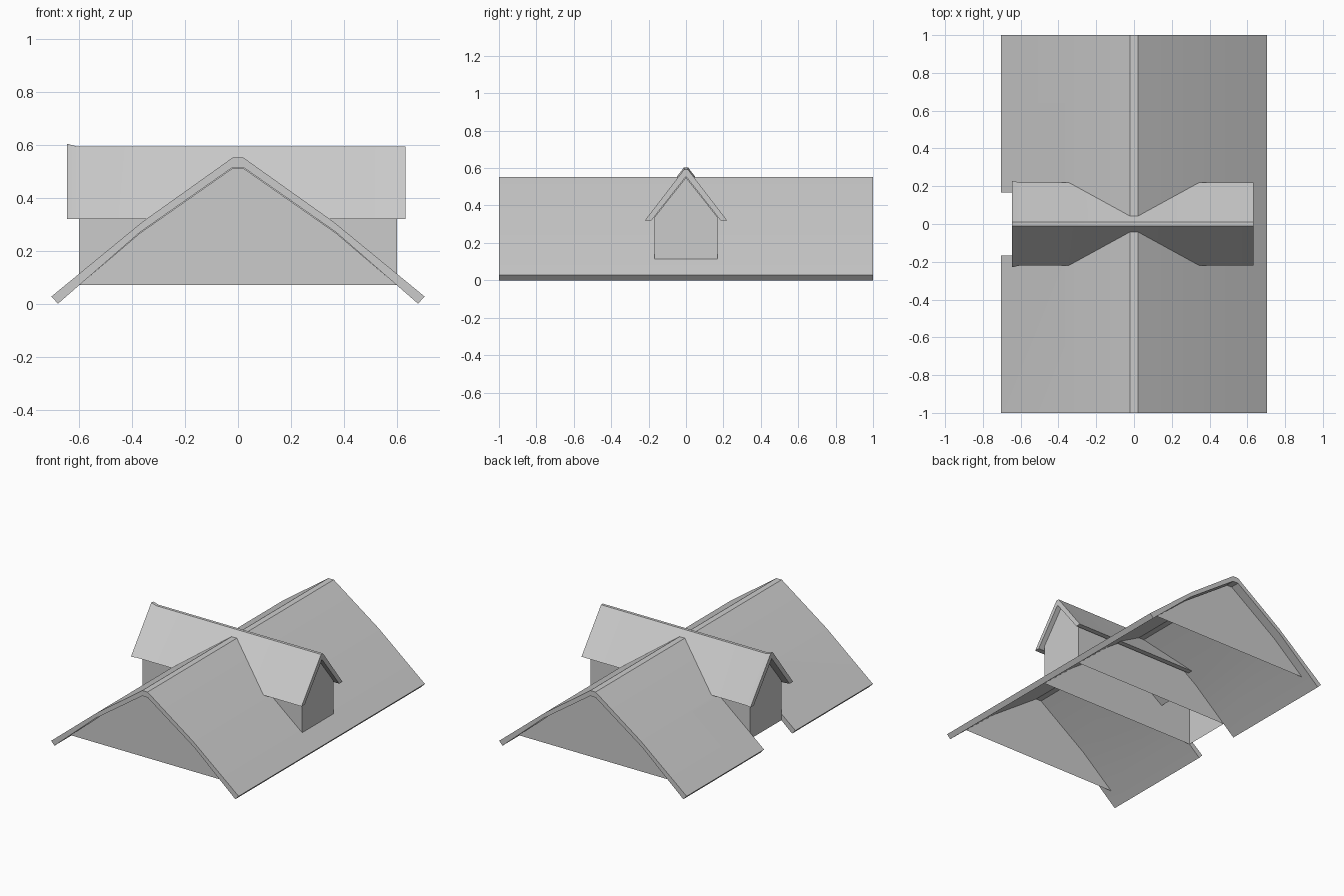
import bpy, bmesh
from mathutils import Vector

if "Cube" in bpy.data.objects:
    bpy.data.objects.remove(bpy.data.objects["Cube"])

grey = bpy.data.materials.new("light_grey")
grey.diffuse_color = (0.6, 0.6, 0.6, 1)
grey.use_nodes = True
grey.node_tree.nodes["Principled BSDF"].inputs["Base Color"].default_value = grey.diffuse_color


def finish(name, bm):
    bmesh.ops.recalc_face_normals(bm, faces=bm.faces)
    me = bpy.data.meshes.new(name)
    bm.to_mesh(me)
    bm.free()
    me.materials.append(grey)
    ob = bpy.data.objects.new(name, me)
    bpy.context.collection.objects.link(ob)
    return ob


def loft(name, sections, closed=True, skip=()):
    """Join matching sections, cap both ends; an open loop leaves the last side out."""
    bm = bmesh.new()
    rings = [[bm.verts.new(p) for p in s] for s in sections]
    n = len(rings[0])
    for band, (a, b) in enumerate(zip(rings, rings[1:])):
        for i in range(n if closed else n - 1):
            if (band, i) not in skip:
                j = (i + 1) % n
                bm.faces.new((a[i], a[j], b[j], b[i]))
    bm.faces.new(rings[0])
    bm.faces.new(rings[-1])
    return finish(name, bm)


def mirrored(half):
    """Left half of a path plus its mirror image, running left to right."""
    return half + [(-u, v) for u, v in reversed(half) if u != 0]


# Main roof: thick bent slab with a narrow flat ridge
outer = mirrored([(-0.705, 0.027), (-0.36, 0.31), (-0.02, 0.552)])
inner = mirrored([(-0.68, 0.0), (-0.37, 0.27), (-0.02, 0.515)])
roof_profile = outer + inner[::-1]
main_roof = loft("main_roof", [[(x, y, z) for x, z in roof_profile] for y in (-1, 1)])

# Opening in the left slope where the dormer passes through
bm = bmesh.new()
bmesh.ops.create_cube(bm, size=1)
for v in bm.verts:
    v.co = Vector((-0.685 + v.co.x * 0.63, v.co.y * 0.336, v.co.z * 2))
cutter = finish("dormer_opening_cutter", bm)
cutter.hide_render = True
cutter.hide_viewport = False
cutter.display_type = 'WIRE'
mod = main_roof.modifiers.new("dormer_opening", 'BOOLEAN')
mod.operation = 'DIFFERENCE'
mod.solver = 'EXACT'
mod.object = cutter

# Gable shell under the main roof, open underneath and at the dormer opening
shell = mirrored([(-0.6, 0.07), (-0.37, 0.267), (-0.02, 0.512)])
loft("gable_walls", [[(x, y, z) for x, z in shell] for y in (-0.94, -0.168, 0.168, 0.94)],
     closed=False, skip={(1, 0)})

# Dormer walls: five-sided tunnel, open underneath
wall = mirrored([(-0.168, 0.07), (-0.168, 0.338), (0, 0.55)])
loft("dormer_walls", [[(x, y, z) for y, z in wall] for x in (-0.6, 0.6)], closed=False)

# Dormer roof: steep slab, flaring slightly at its left end
top = mirrored([(-0.22, 0.32), (-0.01, 0.593)])
under = mirrored([(-0.185, 0.32), (0, 0.555)])
dormer_profile = top + under[::-1]


def dormer_section(x, flare):
    return [(x, y * flare, 0.32 + (z - 0.32) * flare) for y, z in dormer_profile]


loft("dormer_roof", [dormer_section(-0.645, 1.04), dormer_section(-0.605, 1.0),
                     dormer_section(0.632, 1.0)])

# Soften only the gentle bends
for ob in bpy.context.collection.objects:
    ob.select_set(not ob.hide_render)
bpy.context.view_layer.objects.active = main_roof
bpy.ops.object.shade_smooth_by_angle()
